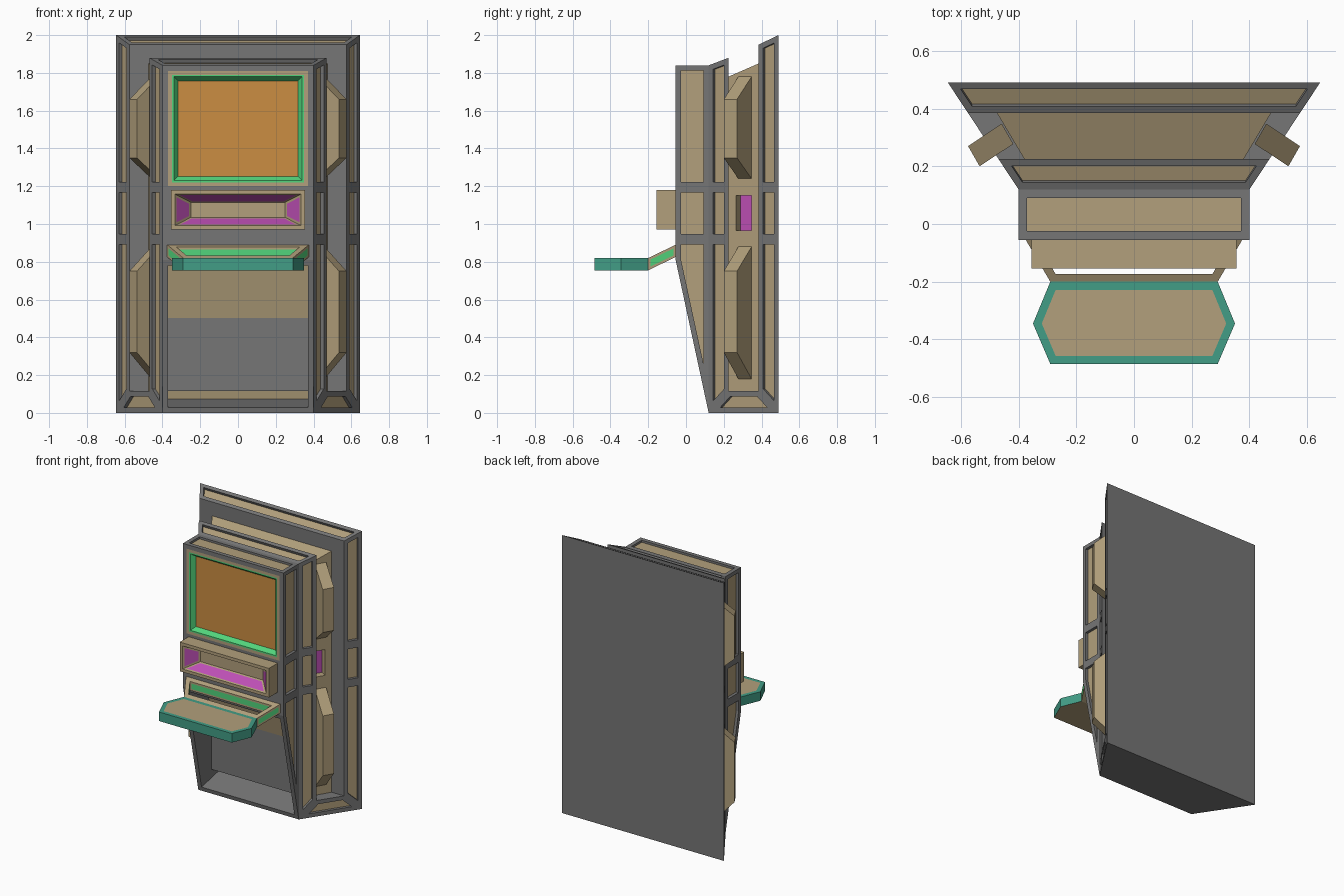
import bpy
import bmesh
from mathutils import Vector

default_cube = bpy.data.objects.get("Cube")
if default_cube:
    bpy.data.objects.remove(default_cube, do_unlink=True)

PALETTE = {
    "grey_metal": (0.18, 0.18, 0.18),
    "tan_panel": (0.445, 0.35, 0.2),
    "orange_screen": (0.6, 0.27, 0.055),
    "green_trim": (0.085, 0.66, 0.2),
    "teal_edge": (0.055, 0.34, 0.24),
    "magenta_glow": (0.52, 0.08, 0.47),
}
GREY, TAN, ORANGE, GREEN, TEAL, MAGENTA = range(len(PALETTE))
materials = []
for title, rgb in PALETTE.items():
    mat = bpy.data.materials.new(title)
    mat.use_nodes = True
    mat.diffuse_color = (*rgb, 1)
    mat.node_tree.nodes["Principled BSDF"].inputs["Base Color"].default_value = (*rgb, 1)
    materials.append(mat)

FRONT, BACK = Vector((0, -1, 0)), Vector((0, 1, 0))
UP, DOWN = Vector((0, 0, 1)), Vector((0, 0, -1))


def normal_of(pts):
    total = Vector()
    for p, q in zip(pts, pts[1:] + pts[:1]):
        total += p.cross(q)
    return total.normalized()


def outline(pts, facing):
    """Order the corners so that the polygon faces the given way."""
    pts = [Vector(p) for p in pts]
    return pts if normal_of(pts).dot(facing) > 0 else pts[::-1]


def cap(bm, pts, mat):
    bm.faces.new([bm.verts.new(p) for p in pts]).material_index = mat


def wall_quads(a, b):
    n = len(a)
    return [[a[i], a[(i + 1) % n], b[(i + 1) % n], b[i]] for i in range(n)]


def bridge(bm, a, b, mat):
    for quad in wall_quads(a, b):
        cap(bm, quad, mat)


def ring(bm, pts, margin, drop, mat):
    """Border strip inside a polygon, sunk by drop; returns the inner outline."""
    n = normal_of(pts)
    inner = []
    for i, p in enumerate(pts):
        a = n.cross((p - pts[i - 1]).normalized())
        b = n.cross((pts[(i + 1) % len(pts)] - p).normalized())
        inner.append(p + (a + b) * margin / (1 + a.dot(b)) - n * drop)
    bridge(bm, pts, inner, mat)
    return inner


def panel(bm, pts, margin, depth, frame=GREY, floor=TAN):
    hole = ring(bm, pts, margin, 0, frame)
    if depth:
        hole = ring(bm, hole, 0, depth, frame)
    cap(bm, hole, floor)


def rect(x, y, z0, z1):
    return outline([(-x, y, z0), (x, y, z0), (x, y, z1), (-x, y, z1)], FRONT)


def finish(name, bm):
    bmesh.ops.remove_doubles(bm, verts=bm.verts, dist=0.0002)
    mesh = bpy.data.meshes.new(name)
    bm.to_mesh(mesh)
    bm.free()
    for mat in materials:
        mesh.materials.append(mat)
    bpy.context.collection.objects.link(bpy.data.objects.new(name, mesh))


# Key sections of the cabinet, front to back
NOSE, Y1, Y2, Y3, REAR = -0.055, 0.12, 0.225, 0.385, 0.49
LOW, HIGH, KNEE, BASE = 0.92, 1.195, 0.81, 0.115
TOP1, TOP2, TOP3, TOP4 = 1.84, 1.88, 1.95, 2.0


def half_width(y):
    return 0.4 + max(0, y - Y1) * 0.662


def core_width(y):
    return 0.38 + (y - Y2) * 0.594


def side(yz, s, width=half_width):
    return outline([(s * width(y), y, z) for y, z in yz], Vector((s, 0, 0)))


def cross(y0, z0, y1, z1, facing, width=half_width):
    a, b = width(y0), width(y1)
    return outline([(-a, y0, z0), (a, y0, z0), (b, y1, z1), (-b, y1, z1)], facing)


def stacked(y0, y1, bottom, top):
    """Three side outlines, one above the other."""
    levels = [bottom, (LOW, LOW), (HIGH, HIGH), top]
    return [[(y0, a[0]), (y1, a[1]), (y1, b[1]), (y0, b[0])]
            for a, b in zip(levels, levels[1:])]


# Framed cabinet: nose, two flanges and the base, with sunken side panels
bm = bmesh.new()
side_outlines = stacked(Y1, Y2, (0, BASE), (TOP1, TOP2))
side_outlines += stacked(Y3, REAR, (BASE, 0), (TOP3, TOP4))
side_outlines += stacked(NOSE, Y1, (KNEE, 0), (TOP1, TOP1))
side_outlines.append([(Y1, 0), (REAR, 0), (Y3, BASE), (Y2, BASE)])
for s in (1, -1):
    for yz in side_outlines:
        panel(bm, side(yz, s), 0.028, 0.02)
panel(bm, cross(NOSE, TOP1, Y1, TOP1, UP), 0.03, 0.015)
panel(bm, cross(Y1, TOP1, Y2, TOP2, UP), 0.025, 0.02)
panel(bm, cross(Y3, TOP3, REAR, TOP4, UP), 0.025, 0.02)
cap(bm, cross(Y2, BASE, Y3, BASE, UP), GREY)
cap(bm, cross(Y1, 0, REAR, 0, DOWN), GREY)
cap(bm, cross(Y2, BASE, Y2, TOP2, BACK), GREY)
cap(bm, cross(Y3, BASE, Y3, TOP3, FRONT), GREY)
cap(bm, cross(REAR, 0, REAR, TOP4, BACK), GREY)
cap(bm, rect(0.4, NOSE, KNEE, 1.17), GREY)
# Leg space under the tray
opening = ring(bm, cross(NOSE, KNEE, Y1, 0, FRONT), 0.03, 0, GREY)
deep = [p + Vector((0, 0.21, 0.045 if p.z < 0.4 else 0)) for p in opening]
bridge(bm, opening, deep, GREY)
cap(bm, deep, TAN)
finish("cabinet_frame", bm)

# Screen with sloping trim
bm = bmesh.new()
edge = ring(bm, rect(0.4, NOSE, 1.17, TOP1), 0.03, 0, GREY)
edge = ring(bm, edge, 0.02, 0, TAN)
edge = ring(bm, edge, 0.01, 0, GREEN)
edge = ring(bm, edge, 0.022, 0.03, GREEN)
cap(bm, edge, ORANGE)
finish("screen", bm)

# Recessed core between the flanges, with a glowing slot each side
bm = bmesh.new()
for s in (1, -1):
    lower, middle, upper = [side(yz, s, core_width) for yz in
                            stacked(Y2, Y3, (BASE, BASE), (1.78, 1.85))]
    cap(bm, lower, TAN)
    cap(bm, upper, TAN)
    panel(bm, middle, 0.045, 0.05, TAN, MAGENTA)
cap(bm, cross(Y2, 1.78, Y3, 1.85, UP, core_width), TAN)
finish("recessed_core", bm)

# Tapered pods on the slanted sides
for label, base, outer in (("lower", (0.18, 0.88), (0.32, 0.75)),
                           ("upper", (1.24, 1.78), (1.35, 1.66))):
    for s, hand in ((1, "left"), (-1, "right")):
        facing = Vector((s * 0.833, -0.552, 0))
        bm = bmesh.new()
        face = outline([(s * x, y, z) for x, y, z in (
            (0.535, 0.2, outer[0]), (0.575, 0.27, outer[0]),
            (0.575, 0.27, outer[1]), (0.535, 0.2, outer[1]))], facing)
        root = []
        for p in face:
            q = p - facing * 0.14
            q.z = base[0] if p.z == face[0].z else base[1]
            if face[0].z > outer[0] + 0.01:
                q.z = base[1] if p.z == face[0].z else base[0]
            root.append(q)
        cap(bm, face, TAN)
        bridge(bm, root, face, TAN)
        cap(bm, root[::-1], TAN)
        finish(f"{label}_pod_{hand}", bm)

# Projecting dispenser box with a funnel-shaped mouth
bm = bmesh.new()
face = rect(0.355, -0.155, 0.97, 1.18)
bridge(bm, rect(0.355, NOSE, 0.97, 1.18), face, TAN)
mouth = ring(bm, face, 0.022, 0, TAN)
throat = rect(0.25, -0.07, 1.035, 1.115)
for quad in wall_quads(mouth, throat):
    panel(bm, quad, 0.012, 0, TAN, MAGENTA)
cap(bm, throat, TAN)
finish("dispenser_box", bm)

# Open bracket carrying the tray
bm = bmesh.new()
top = outline([(-0.375, NOSE, 0.89), (0.375, NOSE, 0.89),
               (0.29, -0.2, 0.82), (-0.29, -0.2, 0.82)], UP)
drop = Vector((0, 0, -0.065))
bottom = [p + drop for p in top]
hole = ring(bm, top, 0.03, 0, TAN)
hole_bottom = [p + drop for p in hole]
bridge(bm, hole_bottom, bottom, TAN)
for quad in wall_quads(bottom, top) + wall_quads(hole, hole_bottom):
    panel(bm, quad, 0.013, 0, TAN, GREEN)
finish("tray_bracket", bm)

# Six-sided tray
bm = bmesh.new()
top = outline([(s * x, y, 0.82) for s, x, y in (
    (1, 0.29, -0.2), (1, 0.35, -0.345), (1, 0.29, -0.485),
    (-1, 0.29, -0.485), (-1, 0.35, -0.345), (-1, 0.29, -0.2))], UP)
bottom = [p + drop for p in top]
bridge(bm, bottom, top, TEAL)
panel(bm, top, 0.028, 0, TEAL, TAN)
cap(bm, bottom[::-1], TAN)
finish("tray", bm)
